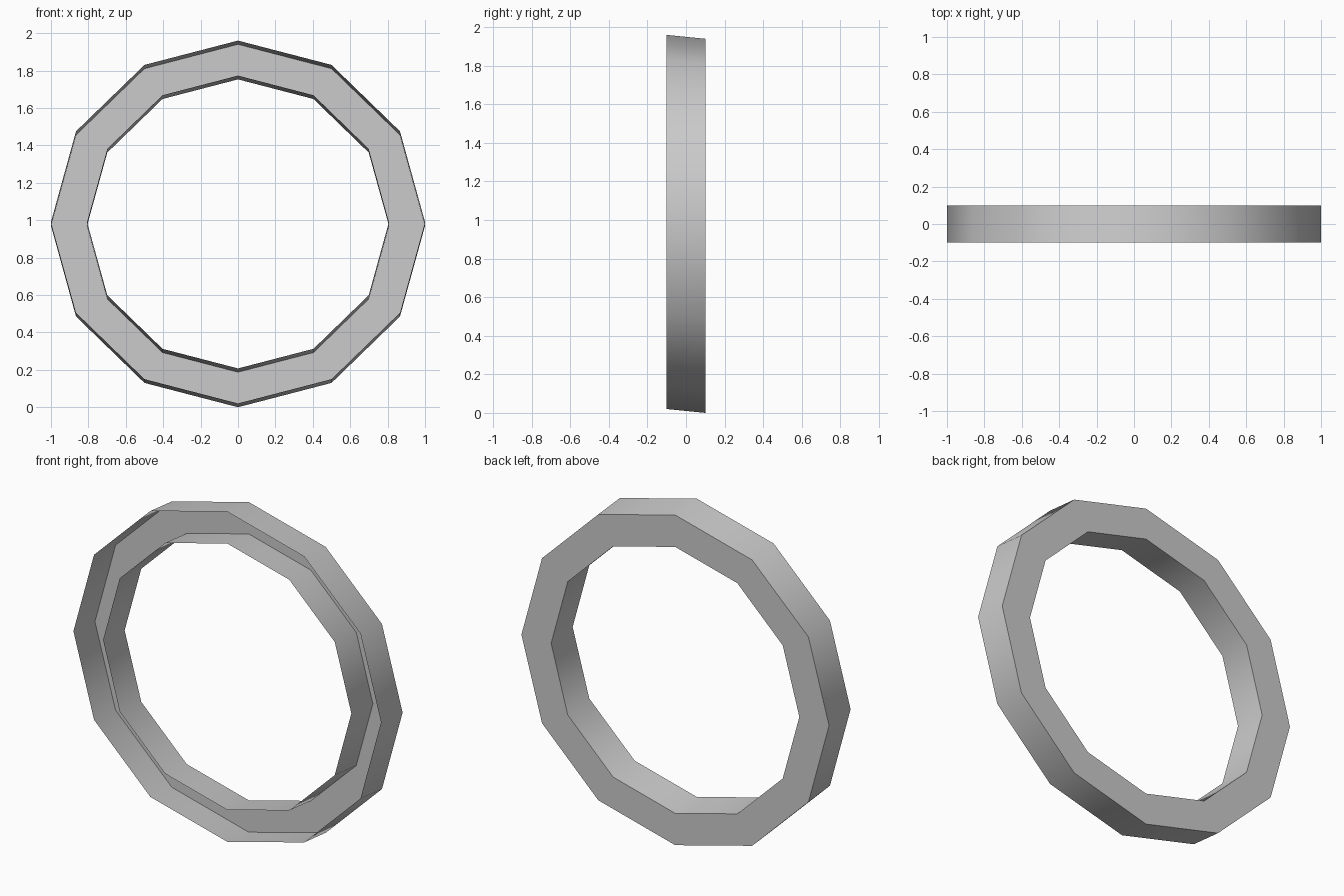
import bpy, bmesh, math

if "Cube" in bpy.data.objects:
    bpy.data.objects.remove(bpy.data.objects["Cube"])

SIDES = 12
DEPTH = 0.1      # half depth along y
SHEAR = 0.01     # front edge sits a little higher than the back
CENTRE = 0.98

bm = bmesh.new()


def loop(radius, y):
    """12-sided outline, slightly squashed in z and shifted by the slant."""
    shift = -SHEAR * y / DEPTH
    return [bm.verts.new((radius * math.cos(a), y, CENTRE + shift + 0.97 * radius * math.sin(a)))
            for a in (2 * math.pi * i / SIDES for i in range(SIDES))]


# Open-fronted channel: outer wall, back face, inner wall
loops = [loop(1.0, -DEPTH), loop(1.0, DEPTH), loop(0.807, DEPTH), loop(0.807, -DEPTH)]
for a, b in zip(loops, loops[1:]):
    for i in range(SIDES):
        j = (i + 1) % SIDES
        bm.faces.new((a[i], b[i], b[j], a[j]))

# Outer wall must face away from the ring's centre
bm.normal_update()
first = next(iter(bm.faces))
c = first.calc_center_median()
if first.normal.x * c.x + first.normal.z * (c.z - CENTRE) < 0:
    bmesh.ops.reverse_faces(bm, faces=bm.faces[:])

mesh = bpy.data.meshes.new("ring_band")
bm.to_mesh(mesh)
bm.free()
ring = bpy.data.objects.new("ring_band", mesh)
bpy.context.collection.objects.link(ring)

# Smooth round the walls, sharp at the rims
bpy.context.view_layer.objects.active = ring
ring.select_set(True)
bpy.ops.object.shade_smooth_by_angle(angle=math.radians(45))
